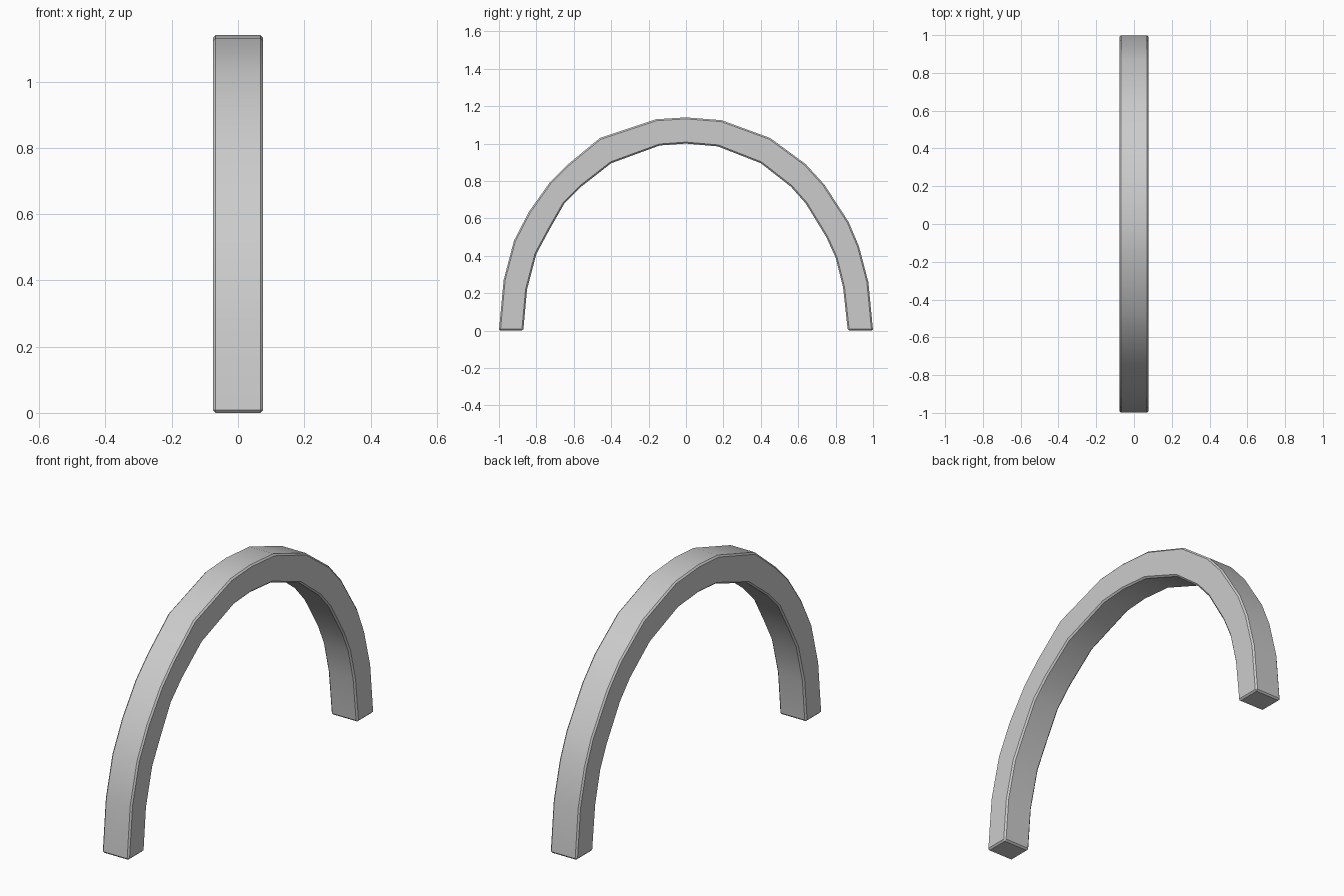
import bpy
import bmesh
import math

cube = bpy.data.objects.get("Cube")
if cube:
    bpy.data.objects.remove(cube, do_unlink=True)

HALF_WIDTH = 0.076
BEVEL = 0.008

# Arch outline as (y, z), from the front foot over the crown to the back foot
OUTER = [(-1, 0), (-0.975, 0.27), (-0.92, 0.48), (-0.84, 0.635), (-0.73, 0.79),
         (-0.63, 0.89), (-0.46, 1.03), (-0.16, 1.13), (0, 1.14), (0.19, 1.125),
         (0.45, 1.03), (0.64, 0.89), (0.74, 0.78), (0.87, 0.58), (0.925, 0.45),
         (0.975, 0.26), (1, 0)]
INNER = [(-0.87, 0), (-0.85, 0.22), (-0.80, 0.41), (-0.73, 0.54), (-0.65, 0.68),
         (-0.56, 0.77), (-0.40, 0.895), (-0.14, 0.99), (0, 1.0), (0.17, 0.985),
         (0.40, 0.895), (0.56, 0.77), (0.64, 0.68), (0.75, 0.50), (0.80, 0.39),
         (0.84, 0.23), (0.865, 0)]


def make_material(name, color):
    mat = bpy.data.materials.new(name)
    mat.use_nodes = True
    mat.diffuse_color = color
    mat.node_tree.nodes["Principled BSDF"].inputs["Base Color"].default_value = color
    return mat


# Four-cornered sections bridged along the arch and capped at the feet
bm = bmesh.new()
sections = []
for outer, inner in zip(OUTER, INNER):
    corners = [(-HALF_WIDTH, outer), (HALF_WIDTH, outer),
               (HALF_WIDTH, inner), (-HALF_WIDTH, inner)]
    sections.append([bm.verts.new((x, *p)) for x, p in corners])
for a, b in zip(sections, sections[1:]):
    for i in range(4):
        j = (i + 1) % 4
        bm.faces.new((a[i], a[j], b[j], b[i]))
bm.faces.new(sections[0])
bm.faces.new(sections[-1])
bmesh.ops.recalc_face_normals(bm, faces=bm.faces)

# Narrow chamfer on the long corners and around both feet
sharp = [e for e in bm.edges if e.calc_face_angle(0) > math.radians(60)]
bmesh.ops.bevel(bm, geom=sharp, offset=BEVEL, segments=1,
                affect='EDGES', clamp_overlap=True)

mesh = bpy.data.meshes.new("arch")
bm.to_mesh(mesh)
bm.free()
arch = bpy.data.objects.new("arch", mesh)
bpy.context.collection.objects.link(arch)
mesh.materials.append(make_material("light grey", (0.6, 0.6, 0.6, 1)))

# Smooth along the curve, crisp at the corners
bpy.ops.object.select_all(action='DESELECT')
arch.select_set(True)
bpy.context.view_layer.objects.active = arch
bpy.ops.object.shade_smooth_by_angle(angle=math.radians(30))
